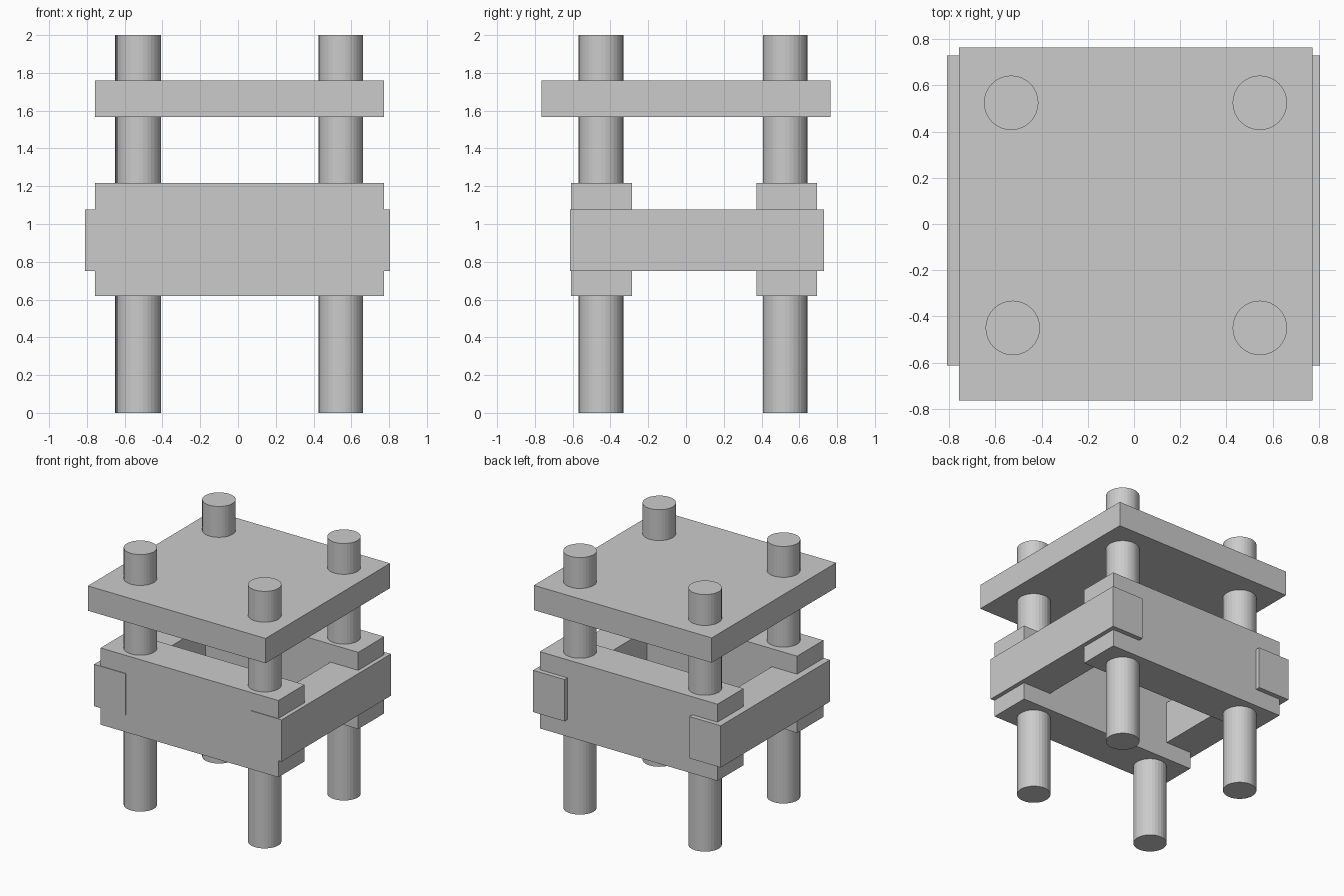
import bpy

if "Cube" in bpy.data.objects:
    bpy.data.objects.remove(bpy.data.objects["Cube"])


def box(name, x, y, z):
    """Box from (min, max) extents on each axis."""
    bpy.ops.mesh.primitive_cube_add(size=1)
    ob = bpy.context.object
    ob.name = name
    ob.location = [(a + b) / 2 for a, b in (x, y, z)]
    ob.scale = [b - a for a, b in (x, y, z)]
    bpy.ops.object.transform_apply(location=False, rotation=False, scale=True)
    return ob


# Four round posts, full height
for name, x, y in (("front_left_post", -0.525, -0.45),
                   ("front_right_post", 0.545, -0.45),
                   ("back_left_post", -0.532, 0.525),
                   ("back_right_post", 0.545, 0.525)):
    bpy.ops.mesh.primitive_cylinder_add(vertices=32, radius=0.118, depth=2,
                                        location=(x, y, 1))
    bpy.context.object.name = name

# Top plate
WIDTH = (-0.757, 0.773)
box("top_plate", WIDTH, (-0.765, 0.765), (1.567, 1.76))

# Tall front and back beams
for name, y in (("front_beam", (-0.608, -0.285)), ("back_beam", (0.374, 0.694))):
    box(name, WIDTH, y, (0.62, 1.217))

# Lower side beams, running through the front and back beams
for name, x in (("left_beam", (-0.81, -0.54)), ("right_beam", (0.535, 0.805))):
    box(name, x, (-0.613, 0.73), (0.752, 1.077))
